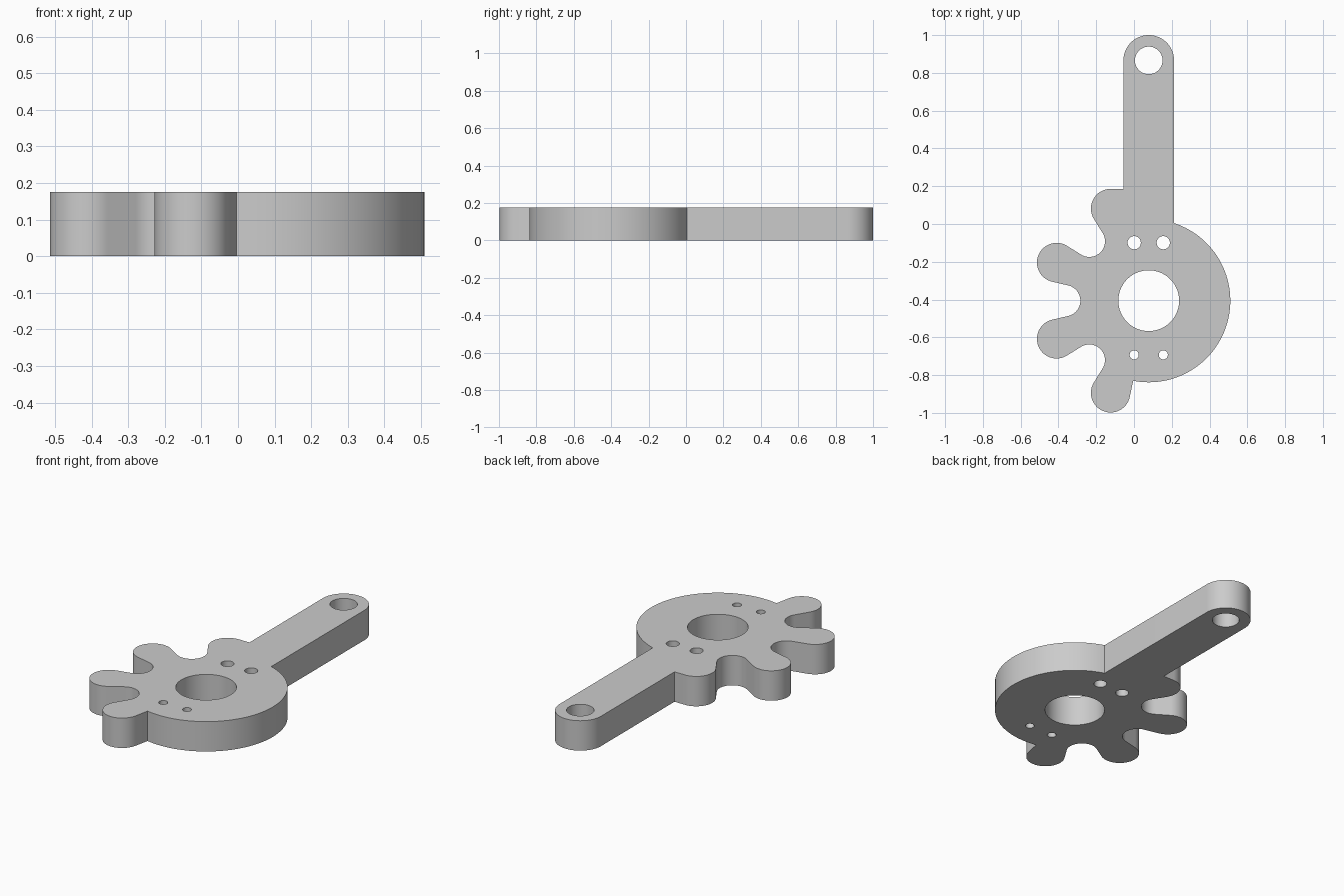
import bpy, bmesh, math
from math import cos, sin, radians, degrees

if "Cube" in bpy.data.objects:
    bpy.data.objects.remove(bpy.data.objects["Cube"])

HEIGHT = 0.175
CX, CY = 0.078, -0.406             # hub centre
HUB_R, ARM_R, ARM_Y = 0.432, 0.134, 0.866
TIP_R, TIP_D = 0.104, 0.528        # rounded tooth tips
ROOT_R, ROOT_D = 0.083, 0.445      # rounded gaps between teeth


def arc(x, y, r, a0, a1, step=5):
    n = max(2, math.ceil(abs(a1 - a0) / step))
    angles = [radians(a0 + (a1 - a0) * i / n) for i in range(n + 1)]
    return [(x + r * cos(a), y + r * sin(a)) for a in angles]


def polar(d, a):
    return CX + d * cos(radians(a)), CY + d * sin(radians(a))


# Sweep of a tip arc up to the straight flank that touches tip and gap
tx, ty = polar(TIP_D, 0)
gx, gy = polar(ROOT_D, 22.5)
dist = math.hypot(gx - tx, gy - ty)
sweep = degrees(math.atan2(gy - ty, gx - tx) - math.acos((TIP_R + ROOT_R) / dist))

# Arm end and the flat shoulder running into the first tooth
outline = arc(CX, ARM_Y, ARM_R, 0, 180)
first_top = polar(TIP_D, 112.5)[1] + TIP_R
outline.append((CX - ARM_R, first_top))

# Four teeth with three gaps
for i in range(4):
    a = 112.5 + 45 * i
    start = 90 if i == 0 else a - sweep
    outline += arc(*polar(TIP_D, a), TIP_R, start, a + sweep)
    if i < 3:
        b, s = a + 22.5, sweep - 22.5
        outline += arc(*polar(ROOT_D, b), ROOT_R, b + 180 + s, b + 180 - s)

# Round side of the hub, back to the arm
outline += arc(CX, CY, HUB_R, 259, 360 + degrees(math.acos(ARM_R / HUB_R)), 3)

# Bore, arm hole, and two pairs of screw holes
holes = [(CX, CY, 0.161), (CX, ARM_Y, 0.073)]
for side in (-1, 1):
    holes += [(CX + side * 0.077, -0.099, 0.035), (CX + side * 0.077, -0.693, 0.024)]
loops = [outline] + [arc(x, y, r, 0, 360, 6)[:-1] for x, y, r in holes]

# Filled profile, extruded to a plate
curve = bpy.data.curves.new("lever_profile", 'CURVE')
curve.dimensions = '2D'
curve.fill_mode = 'BOTH'
curve.extrude = HEIGHT / 2
for pts in loops:
    spline = curve.splines.new('POLY')
    spline.points.add(len(pts) - 1)
    for p, (x, y) in zip(spline.points, pts):
        p.co = (x, y, 0, 1)
    spline.use_cyclic_u = True
lever = bpy.data.objects.new("toothed_lever", curve)
bpy.context.collection.objects.link(lever)
lever.select_set(True)
bpy.context.view_layer.objects.active = lever
bpy.ops.object.convert(target='MESH')
lever = bpy.context.object

bm = bmesh.new()
bm.from_mesh(lever.data)
bmesh.ops.remove_doubles(bm, verts=bm.verts, dist=0.0005)
bmesh.ops.translate(bm, verts=bm.verts, vec=(0, 0, HEIGHT / 2))
bmesh.ops.recalc_face_normals(bm, faces=bm.faces)
bm.to_mesh(lever.data)
bm.free()

grey = bpy.data.materials.new("light grey")
grey.diffuse_color = (0.6, 0.6, 0.6, 1)
grey.use_nodes = True
grey.node_tree.nodes["Principled BSDF"].inputs["Base Color"].default_value = grey.diffuse_color
lever.data.materials.clear()
lever.data.materials.append(grey)
bpy.ops.object.shade_smooth_by_angle(angle=radians(30))
